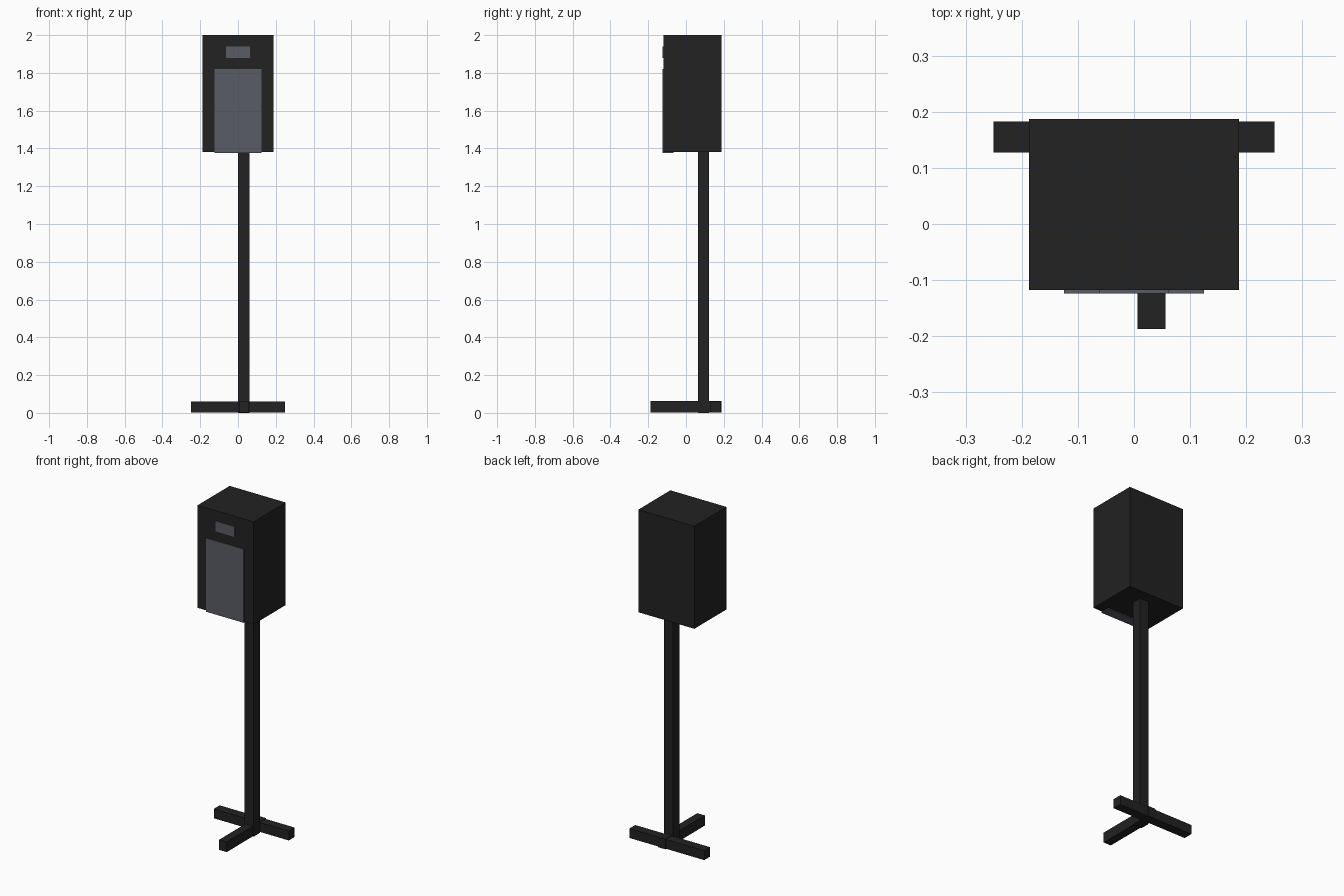
import bpy
import bmesh
from mathutils import Matrix, Vector

if "Cube" in bpy.data.objects:
    bpy.data.objects.remove(bpy.data.objects["Cube"])


def material(name, rgb):
    m = bpy.data.materials.new(name)
    m.diffuse_color = (*rgb, 1.0)
    m.use_nodes = True
    m.node_tree.nodes["Principled BSDF"].inputs["Base Color"].default_value = m.diffuse_color
    return m


black = material("matte black", (0.016, 0.016, 0.016))
grey = material("slate grey", (0.102, 0.108, 0.130))


def box(name, x, y, z, mat):
    """Axis-aligned box given as (min, max) per axis."""
    spans = (x, y, z)
    centre = Vector([(a + b) / 2 for a, b in spans])
    size = [b - a for a, b in spans]
    bm = bmesh.new()
    bmesh.ops.create_cube(bm, size=1.0, matrix=Matrix.Diagonal((*size, 1.0)))
    mesh = bpy.data.meshes.new(name)
    bm.to_mesh(mesh)
    bm.free()
    mesh.materials.append(mat)
    obj = bpy.data.objects.new(name, mesh)
    obj.location = centre
    bpy.context.collection.objects.link(obj)
    return obj


# Cabinet on top of the pole
box("cabinet", (-0.187, 0.187), (-0.118, 0.1875), (1.382, 2.0), black)

# Grey panel and small window, standing just proud of the cabinet front
box("front_panel", (-0.125, 0.125), (-0.124, -0.066), (1.377, 1.82), grey)
box("small_window", (-0.0625, 0.0625), (-0.124, -0.066), (1.878, 1.94), grey)

# Off-centre pole
box("pole", (0.0, 0.0605), (0.0625, 0.1225), (0.0, 1.383), black)

# T-shaped foot
box("rear_foot_bar", (-0.25, 0.25), (0.127, 0.183), (0.003, 0.0595), black)
box("front_foot_bar", (0.006, 0.056), (-0.1875, 0.1875), (0.001, 0.0625), black)
